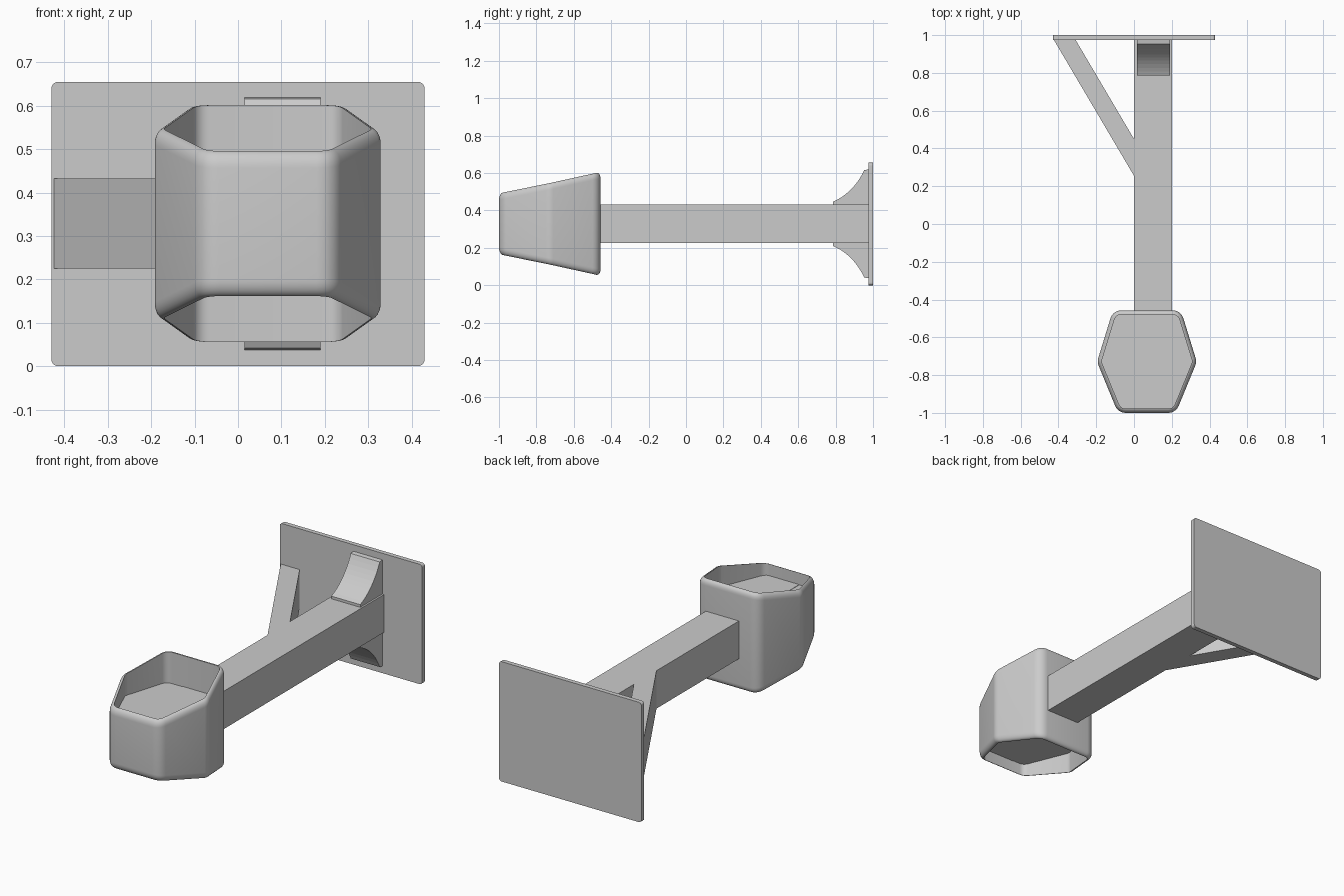
import bpy, bmesh, math
from mathutils import Vector

cube = bpy.data.objects.get("Cube")
if cube:
    bpy.data.objects.remove(cube, do_unlink=True)

MID_Z = 0.3285          # height of the mirror plane
BEAM_HALF = 0.1035      # half height of beam and brace
CUP_X = 0.0685          # centre line of the cup


def loft(name, rings, smooth=False):
    """Skin a list of equal-length closed rings and cap both ends."""
    bm = bmesh.new()
    loops = [[bm.verts.new(p) for p in ring] for ring in rings]
    n = len(loops[0])
    for a, b in zip(loops, loops[1:]):
        for i in range(n):
            j = (i + 1) % n
            bm.faces.new((a[i], a[j], b[j], b[i]))
    bm.faces.new(loops[0])
    bm.faces.new(loops[-1])
    bmesh.ops.recalc_face_normals(bm, faces=bm.faces)
    mesh = bpy.data.meshes.new(name)
    bm.to_mesh(mesh)
    bm.free()
    obj = bpy.data.objects.new(name, mesh)
    bpy.context.collection.objects.link(obj)
    if smooth:
        bpy.ops.object.select_all(action='DESELECT')
        obj.select_set(True)
        bpy.context.view_layer.objects.active = obj
        bpy.ops.object.shade_smooth_by_angle(angle=math.radians(35))
    return obj


def rounded(corners, radius, inset=0.0, steps=5):
    """Counter-clockwise convex outline with filleted corners, moved inwards by inset."""
    pts = [Vector(c) for c in corners]
    out = []
    for i, p in enumerate(pts):
        d1 = (p - pts[i - 1]).normalized()
        d2 = (pts[(i + 1) % len(pts)] - p).normalized()
        n1, n2 = Vector((d1.y, -d1.x)), Vector((d2.y, -d2.x))
        centre = p - (n1 + n2) * radius / (1 + n1.dot(n2))
        a1 = math.atan2(n1.y, n1.x)
        turn = math.acos(max(-1, min(1, n1.dot(n2))))
        for k in range(steps + 1):
            a = a1 + turn * k / steps
            out.append(centre + (radius - inset) * Vector((math.cos(a), math.sin(a))))
    return out


def prism_z(name, outline, z0, z1):
    return loft(name, [[(x, y, z) for x, y in outline] for z in (z0, z1)])


# Back plate with softly rounded corners
plate = rounded([(-0.43, 0), (0.43, 0), (0.43, 0.655), (-0.43, 0.655)], 0.015)
loft("back_plate", [[(p.x, y, p.y) for p in plate] for y in (0.975, 1.0)])

# Beam and diagonal brace
low, high = MID_Z - BEAM_HALF, MID_Z + BEAM_HALF
prism_z("beam", [(0, -0.982), (0.2, -0.982), (0.2, 0.976), (0, 0.976)], low, high)
prism_z("diagonal_brace", [(-0.425, 0.976), (0, 0.255), (0, 0.45), (-0.31, 0.976)], low, high)

# Curved gussets above and below the beam
start, control, end = Vector((0.785, 0.118)), Vector((0.895, 0.165)), Vector((0.953, 0.287))
curve = [start.lerp(control, t / 10).lerp(control.lerp(end, t / 10), t / 10) for t in range(11)]
profile = [(0.785, 0.1)] + [tuple(p) for p in curve] + [(0.976, 0.291), (0.976, 0.1)]
for name, side in (("upper_gusset", 1), ("lower_gusset", -1)):
    loft(name, [[(x, y, MID_Z + side * h) for y, h in profile] for x in (0.015, 0.19)])

# Six-sided cup, open at both ends, with a thick floor at beam height
half = [(0.153, -1.0), (0.264, -0.73), (0.18, -0.457)]
hexagon = [(CUP_X + x, y) for x, y in half] + [(CUP_X - x, y) for x, y in reversed(half)]
RADIUS, WALL, ROLL = 0.06, 0.022, 0.035


def rim_height(y):
    t = (y + 1) / 0.54
    return 0.163 + 0.104 * t + 0.01 * t * t


def cup_ring(side, inset, drop):
    return [(p.x, p.y, MID_Z + side * (rim_height(p.y) - drop))
            for p in rounded(hexagon, RADIUS, inset)]


def floor_ring(side):
    return [(p.x, p.y, MID_Z + side * (BEAM_HALF - 0.002))
            for p in rounded(hexagon, RADIUS, WALL)]


def rolled_rim(side):
    angles = [math.pi / 2 * k / 6 for k in range(7)]
    return [cup_ring(side, WALL * (1 - math.cos(a)), ROLL * (1 - math.sin(a))) for a in angles]


rings = [floor_ring(1)] + rolled_rim(1)[::-1] + rolled_rim(-1) + [floor_ring(-1)]
loft("cup", rings, smooth=True)
